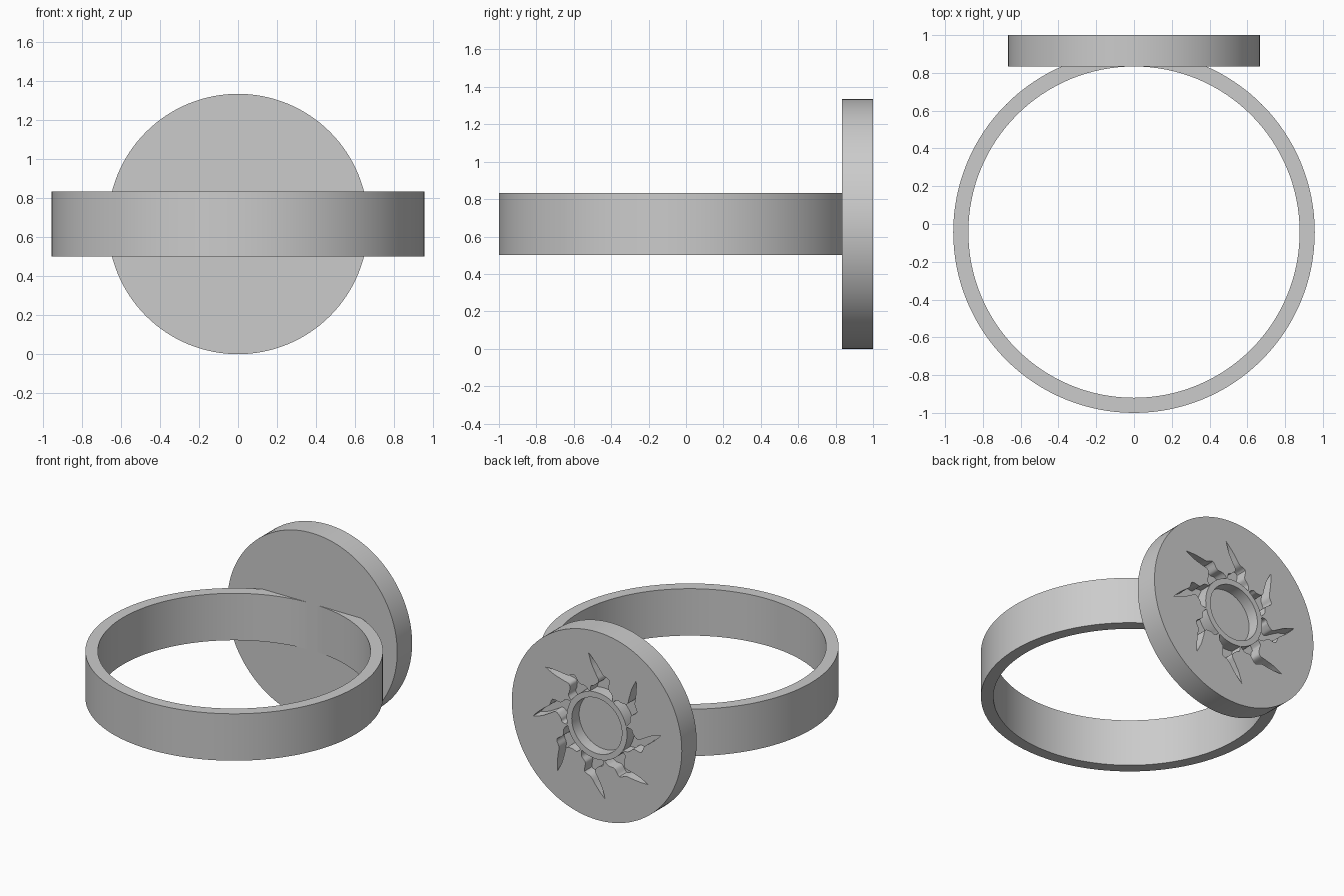
import bpy, bmesh
from math import cos, sin, pi, radians
from mathutils import Vector

if "Cube" in bpy.data.objects:
    bpy.data.objects.remove(bpy.data.objects["Cube"])

metal = bpy.data.materials.new("plain grey metal")
metal.use_nodes = True
GREY = (0.6, 0.6, 0.6, 1)
metal.diffuse_color = GREY
metal.node_tree.nodes["Principled BSDF"].inputs["Base Color"].default_value = GREY

MID_Z = 0.667          # height of the band and plate centre
FACE_Y, BACK_Y = 0.833, 1.0
FLOOR_Y = 0.917        # bottom of the engraving


def finish(bm, name):
    bmesh.ops.recalc_face_normals(bm, faces=bm.faces)
    mesh = bpy.data.meshes.new(name)
    bm.to_mesh(mesh)
    bm.free()
    mesh.materials.append(metal)
    obj = bpy.data.objects.new(name, mesh)
    bpy.context.collection.objects.link(obj)
    return obj


def smooth(obj):
    bpy.ops.object.select_all(action='DESELECT')
    obj.select_set(True)
    bpy.context.view_layer.objects.active = obj
    bpy.ops.object.shade_smooth_by_angle(angle=radians(30))


def prism(bm, outline, y0, y1):
    """Extrude a polar outline (angle, radius), seen from the back, along y."""
    base = bm.faces.new([bm.verts.new((-r * cos(a), y0, MID_Z + r * sin(a)))
                         for a, r in outline])
    out = bmesh.ops.extrude_face_region(bm, geom=[base])
    moved = [v for v in out["geom"] if isinstance(v, bmesh.types.BMVert)]
    bmesh.ops.translate(bm, verts=moved, vec=(0, y1 - y0, 0))


def circle(radius, count):
    return [(2 * pi * i / count, radius) for i in range(count)]


def spline(points, steps=5):
    """Smooth curve through the points."""
    pts = [Vector(p) for p in points]
    pts = [pts[0]] + pts + [pts[-1]]
    curve = []
    for a, b, c, d in zip(pts, pts[1:], pts[2:], pts[3:]):
        for i in range(steps):
            t = i / steps
            curve.append(0.5 * (2 * b + (c - a) * t + (2 * a - 5 * b + 4 * c - d) * t ** 2
                                + (3 * b - a - 3 * c + d) * t ** 3))
    return curve + [pts[-1]]


# Finger band: rectangular section revolved round z
bm = bmesh.new()
section = [(0.957, 0.5), (0.957, 0.833), (0.877, 0.833), (0.877, 0.5)]
ring = [bm.verts.new((r, 0, z)) for r, z in section]
edges = [bm.edges.new((ring[i], ring[i - 1])) for i in range(4)]
bmesh.ops.spin(bm, geom=ring + edges, axis=(0, 0, 1), cent=(0, 0, 0),
               angle=2 * pi, steps=128, use_merge=True)
bmesh.ops.remove_doubles(bm, verts=bm.verts, dist=1e-4)
bmesh.ops.translate(bm, verts=bm.verts, vec=(0, -0.043, 0))
smooth(finish(bm, "finger_band"))

# Round signet plate
bm = bmesh.new()
prism(bm, circle(0.667, 128), FACE_Y, BACK_Y)
plate = finish(bm, "signet_plate")

# Sun cutter: round core and eight wavy flames
bm = bmesh.new()
prism(bm, circle(0.197, 64), FLOOR_Y, 1.1)
lead_side = [(-38, 0.24), (-33, 0.275), (-25, 0.3), (-23, 0.36), (-15, 0.375),
             (-9, 0.42), (0, 0.507)]
trail_side = [(0, 0.507), (-2, 0.43), (-6, 0.37), (-10, 0.32), (-4, 0.285),
              (2, 0.275), (5, 0.24)]
base_arc = [(a, 0.237) for a in range(3, -38, -5)]
flame = spline(lead_side) + spline(trail_side)[1:] + base_arc
for k in range(8):
    prism(bm, [(radians(a + 7.5 + 45 * k), r) for a, r in flame], FLOOR_Y, 1.1)
cutter = finish(bm, "sun_cutter")
cutter.hide_render = True

# Engrave the sun into the back of the plate
cut = plate.modifiers.new("engraving", 'BOOLEAN')
cut.operation = 'DIFFERENCE'
cut.solver = 'EXACT'
cut.object = cutter
bpy.context.view_layer.objects.active = plate
bpy.ops.object.modifier_apply(modifier=cut.name)
bpy.data.objects.remove(cutter)
smooth(plate)
